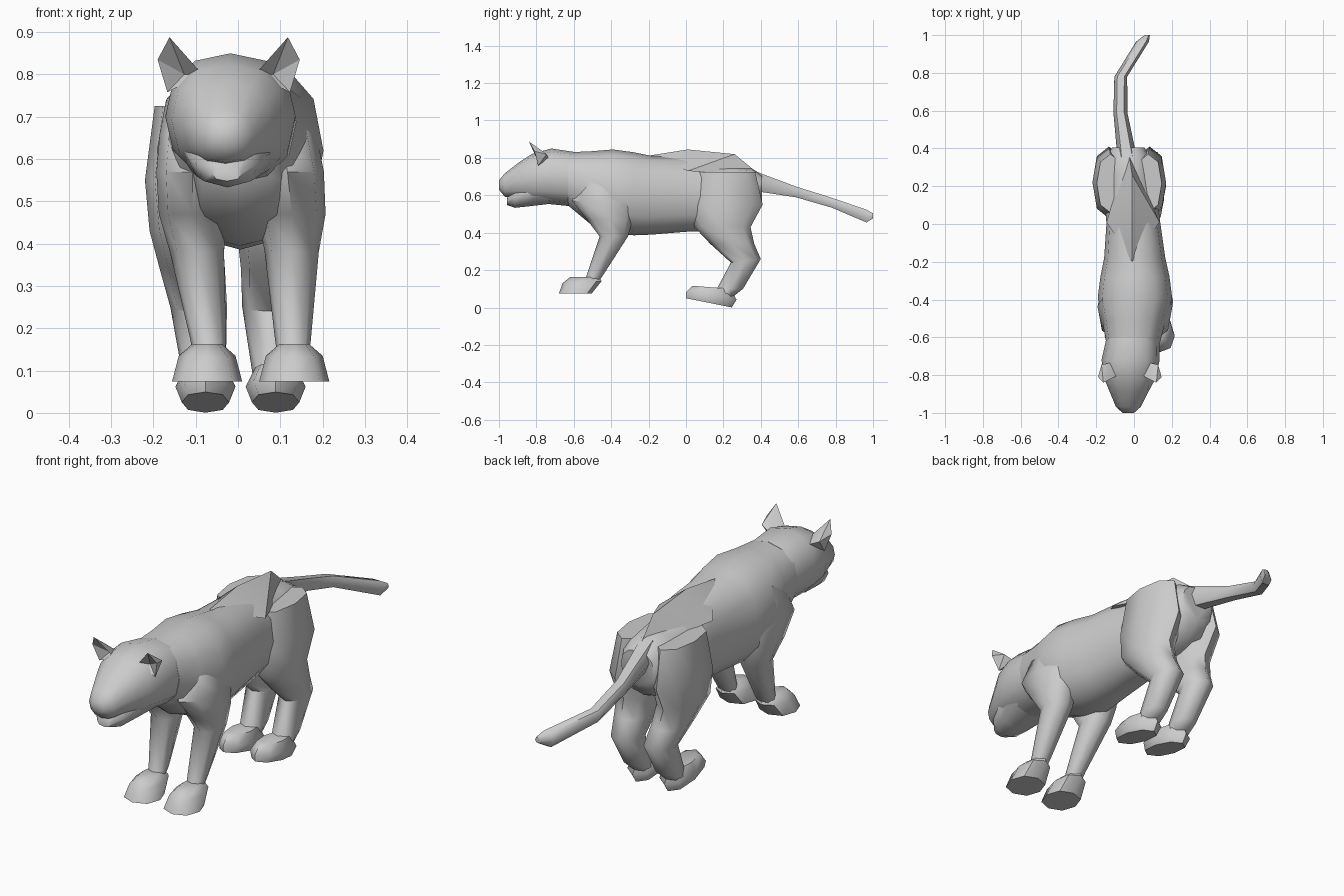
import bpy, bmesh
from math import sin, cos, pi, radians, copysign


def finish(name, bm, angle=55):
    bmesh.ops.recalc_face_normals(bm, faces=bm.faces)
    me = bpy.data.meshes.new(name)
    bm.to_mesh(me)
    bm.free()
    ob = bpy.data.objects.new(name, me)
    bpy.context.collection.objects.link(ob)
    bpy.ops.object.select_all(action='DESELECT')
    ob.select_set(True)
    bpy.context.view_layer.objects.active = ob
    bpy.ops.object.shade_smooth_by_angle(angle=radians(angle))
    return ob


def power(v, e):
    return copysign(abs(v) ** e, v)


def loft(name, rings):
    """Skin a list of equal-length point rings and cap both ends."""
    bm = bmesh.new()
    loops = [[bm.verts.new(p) for p in r] for r in rings]
    n = len(loops[0])
    for a, b in zip(loops, loops[1:]):
        for i in range(n):
            j = (i + 1) % n
            bm.faces.new((a[i], a[j], b[j], b[i]))
    bm.faces.new(loops[0])
    bm.faces.new(loops[-1])
    return finish(name, bm)


def upright(y, x, rx, top, bot, n=12, e=0.88):
    """Ring facing along y."""
    c, r = (top + bot) / 2, (top - bot) / 2
    return [(x + rx * power(cos(2 * pi * i / n), e), y,
             c + r * power(sin(2 * pi * i / n), e)) for i in range(n)]


def flat(z, x, rx, y0, y1, slope=0, n=8, e=0.9):
    """Ring facing up, from y0 to y1, tilted by slope."""
    c, r = (y0 + y1) / 2, (y1 - y0) / 2
    pts = []
    for i in range(n):
        a = 2 * pi * i / n
        d = r * power(sin(a), e)
        pts.append((x + rx * power(cos(a), e), c + d, z + slope * d))
    return pts


def solid(name, points):
    """Convex part from a few corner points."""
    bm = bmesh.new()
    for p in points:
        bm.verts.new(p)
    bmesh.ops.convex_hull(bm, input=bm.verts)
    return finish(name, bm, 25)


# Torso from neck to rump
loft("torso", [upright(*r) for r in (
    (-.63, -.005, .142, .83, .545), (-.51, .0, .168, .835, .445),
    (-.39, .005, .197, .845, .395), (-.28, .005, .183, .83, .386),
    (-.18, .004, .162, .81, .39), (0, -.003, .143, .805, .405),
    (.12, -.015, .14, .765, .41), (.26, -.025, .13, .755, .44),
    (.35, -.03, .12, .745, .48), (.405, -.03, .085, .71, .55))])

# Raised hip ridge, running down into the rump
solid("hip_ridge", [(-.01, -.2, .812), (-.145, .01, .73), (.135, .01, .73),
                    (-.01, .01, .845), (-.01, .26, .82), (-.03, .4, .705),
                    (-.02, .2, .74)])

# Head and lower jaw
loft("head", [upright(*r) for r in (
    (-1.0, -.03, .03, .68, .63), (-.968, -.03, .066, .718, .592),
    (-.885, -.026, .104, .782, .578), (-.82, -.022, .135, .823, .562),
    (-.72, -.018, .154, .85, .552), (-.6, -.005, .14, .832, .54))])
loft("jaw", [upright(*r, n=8) for r in (
    (-.957, -.026, .035, .585, .548), (-.915, -.025, .075, .645, .533),
    (-.85, -.025, .1, .69, .54), (-.72, -.02, .125, .7, .555))])

# Ears, cupped forwards with a pointed outer tip
for s, side in ((-1, "left"), (1, "right")):
    ear = [(.062, -.80, .80), (.14, -.84, .888), (.168, -.81, .835),
           (.145, -.79, .758), (.105, -.735, .80), (.15, -.745, .82),
           (.105, -.77, .80)]
    bm = bmesh.new()
    v = [bm.verts.new((-.022 + s * x, y, z)) for x, y, z in ear]
    for f in ((0, 1, 6), (1, 2, 6), (2, 3, 6), (3, 0, 6),
              (0, 4, 1), (1, 4, 5), (1, 5, 2), (2, 5, 3), (3, 5, 4), (3, 4, 0)):
        bm.faces.new([v[i] for i in f])
    finish(side + "_ear", bm, 25)

# Tail, bent sideways near the tip
loft("tail", [upright(*r, n=6) for r in (
    (.34, -.035, .055, .75, .62), (.41, -.045, .048, .72, .61),
    (.59, -.072, .037, .65, .585), (.78, -.07, .034, .59, .53),
    (.965, .045, .034, .528, .45), (1.0, .07, .014, .505, .475))])

# Legs: ring = height, centre line, offset, half width, front y, back y, tilt
FRONT = ((.74, 0, .1, .07, -.47, -.33), (.66, .0, .102, .083, -.56, -.28),
         (.57, .005, .112, .086, -.61, -.265),
         (.47, .01, .117, .08, -.53, -.285), (.38, .015, .112, .064, -.462, -.31),
         (.17, .03, .1, .042, -.532, -.445), (.12, .03, .1, .035, -.55, -.48))
FRONT_FOOT = ((.074, .03, .103, .083, -.68, -.505), (.135, .03, .103, .067, -.66, -.452, .05),
              (.163, .03, .103, .035, -.62, -.46))
HIND = ((.725, -.025, .1, .072, .06, .37),
        (.55, -.025, .108, .087, .03, .41),
        (.43, -.02, .103, .086, .045, .345), (.34, -.012, .096, .077, .13, .365),
        (.25, -.008, .085, .067, .24, .4, .12), (.1, .002, .083, .052, .165, .305),
        (.06, .004, .083, .048, .15, .255))
HIND_FOOT = ((.025, .006, .083, .056, .0, .245, -.2), (.062, .006, .083, .071, .0, .27, -.15),
             (.108, .006, .083, .048, .035, .24, -.08))

for s, side in ((-1, "left"), (1, "right")):
    for part, rings in (("front_leg", FRONT), ("front_foot", FRONT_FOOT),
                        ("hind_leg", HIND), ("hind_foot", HIND_FOOT)):
        loft(side + "_" + part, [flat(r[0], r[1] + s * r[2], *r[3:]) for r in rings])
